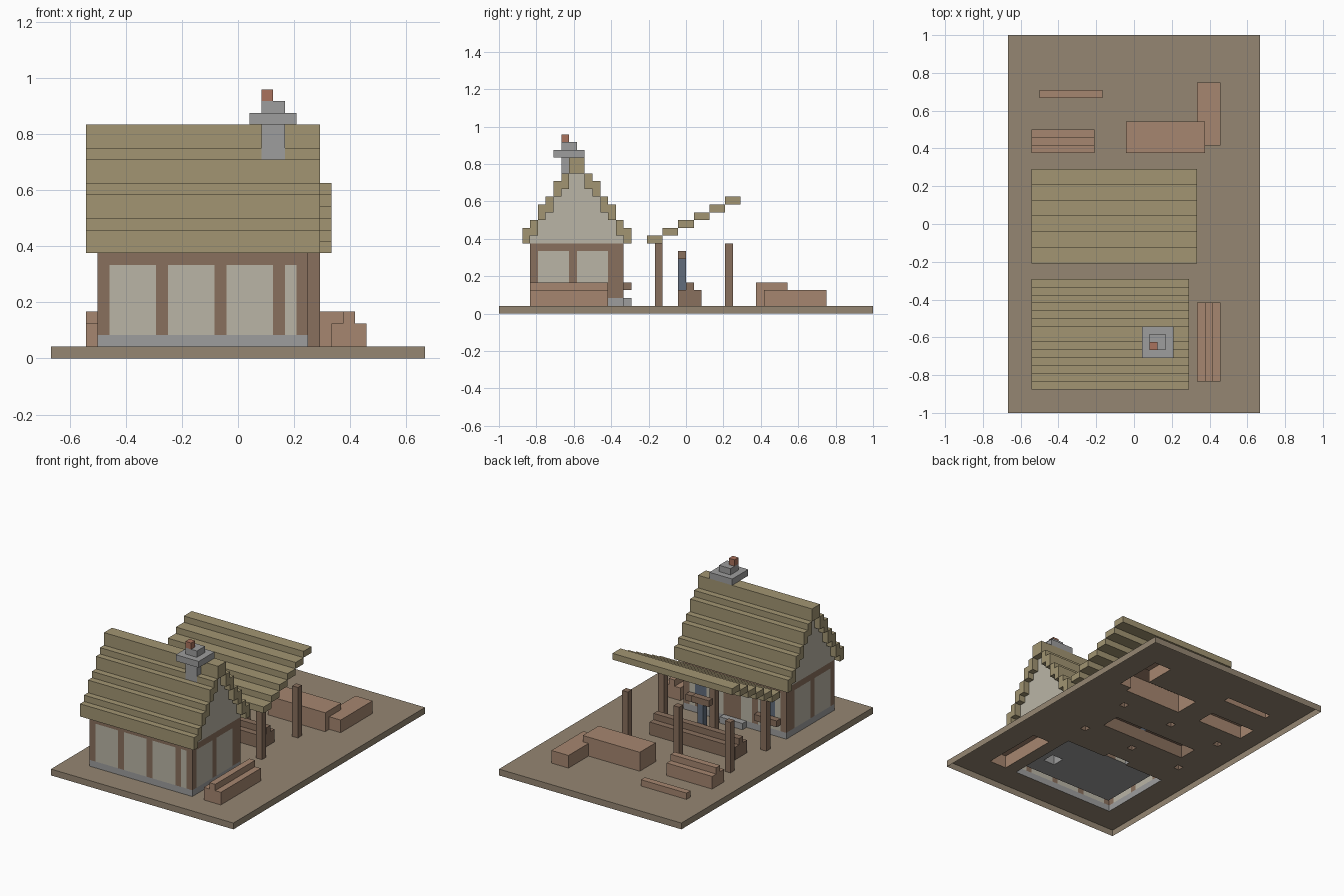
import bpy, bmesh, math
from mathutils import Vector

if "Cube" in bpy.data.objects:
    bpy.data.objects.remove(bpy.data.objects["Cube"])

U = 1 / 24          # one block
cells = {}          # block position -> part name


def box(part, x0, x1, y0, y1, z0, z1):
    """Fill a range of blocks with a part."""
    for x in range(x0, x1):
        for y in range(y0, y1):
            for z in range(z0, z1):
                cells[x, y, z] = part


def log_pile(part, x0, x1, y0, y1, along_x):
    """Three logs side by side with one resting on top."""
    box(part, x0, x1, y0, y1, 1, 3)
    if along_x:
        box(part, x0, x1, y0 + 1, y0 + 2, 3, 4)
    else:
        box(part, x0 + 1, x0 + 2, y0, y1, 3, 4)


# ground
box("ground", -16, 16, -24, 24, 0, 1)

# house: stone floor, hollow plaster walls, timber frame
X0, X1, Y0, Y1 = -12, 6, -20, -8
box("foundation", X0, X1, Y0, Y1, 1, 2)
for x in range(X0, X1):
    for y in range(Y0, Y1):
        if x in (X0, X1 - 1) or y in (Y0, Y1 - 1):
            on_x_wall = x in (X0, X1 - 1)
            on_y_wall = y in (Y0, Y1 - 1)
            post = (on_x_wall and on_y_wall) \
                or (on_y_wall and (x - X0) % 5 == 0) \
                or (on_x_wall and (y - Y0) % 5 == 0)
            box("timber_frame" if post else "plaster_walls", x, x + 1, y, y + 1, 2, 8)
            box("timber_frame", x, x + 1, y, y + 1, 8, 9)

# stepped thatched roof with gable walls below it
for i in range(7):
    top = int(11 + 1.5 * i)
    for y in (-21 + i, -8 - i):
        if i > 0:
            for x in (X0, X1 - 1):
                box("gable_walls", x, x + 1, y, y + 1, 9, top - 2)
        box("house_roof", -13, 7, y, y + 1, top - 2, top)

# chimney
box("chimney", 2, 4, -16, -14, 2, 20)
box("chimney", 1, 5, -17, -13, 20, 21)
box("chimney", 2, 4, -16, -14, 21, 22)
box("chimney_pot", 2, 3, -16, -15, 22, 23)

# back door, step, windows and sills
box("door", -4, -2, -9, -8, 1, 7)
box("door_step", -5, -1, -8, -7, 1, 2)
for x in (-10, 2):
    box("windows", x, x + 2, -9, -8, 4, 7)
    box("window_sills", x - 1, x + 3, -8, -7, 3, 4)

# open shelter: six posts and a stepped lean-to roof
for x in (-12, -3, 6):
    for y in (-4, 5):
        box("shelter_posts", x, x + 1, y, y + 1, 1, 9)
for i in range(6):
    box("shelter_roof", -13, 8, -5 + 2 * i, -3 + 2 * i, 9 + i, 10 + i)

# log under the shelter with an upright tool
log_pile("shelter_logs", -10, 5, -1, 2, True)
box("tool_blade", -3, -2, -1, 0, 3, 7)
box("tool_handle", -4, -1, -1, 0, 7, 8)

# yard timber
log_pile("side_logs", 8, 11, -20, -10, False)
log_pile("back_logs", -13, -5, 9, 12, True)
box("loose_pole", -12, -4, 16, 17, 1, 2)
box("low_stack", 8, 11, 10, 18, 1, 3)
box("tall_stack", -1, 9, 9, 13, 1, 4)

# colours
EARTH, WOOD, LOG = (.30, .24, .17), (.25, .16, .11), (.38, .24, .16)
PLASTER, STONE, THATCH = (.49, .46, .38), (.34, .34, .34), (.36, .30, .17)
COLOURS = {
    "ground": EARTH, "foundation": STONE, "plaster_walls": PLASTER,
    "gable_walls": PLASTER, "timber_frame": WOOD, "house_roof": THATCH,
    "chimney": STONE, "chimney_pot": (.40, .17, .11), "door": WOOD,
    "door_step": STONE, "windows": (.12, .15, .20), "window_sills": WOOD,
    "shelter_posts": WOOD, "shelter_roof": THATCH, "shelter_logs": WOOD,
    "tool_blade": (.12, .15, .20), "tool_handle": WOOD,
}
mats = {}


def material(rgb):
    if rgb not in mats:
        mats[rgb] = bpy.data.materials.new("colour_%d" % len(mats))
        mats[rgb].diffuse_color = (*rgb, 1)
    return mats[rgb]


# one mesh per part, keeping only block faces that touch air
for part in sorted(set(cells.values())):
    bm = bmesh.new()
    verts = {}
    for cell, name in cells.items():
        if name != part:
            continue
        for axis in range(3):
            for side in (-1, 1):
                near = list(cell)
                near[axis] += side
                if tuple(near) in cells or near[2] < 0:
                    continue
                a, b = (axis + 1) % 3, (axis + 2) % 3
                loop = [(0, 0), (1, 0), (1, 1), (0, 1)][::side]
                face = []
                for da, db in loop:
                    p = list(cell)
                    p[axis] += side > 0
                    p[a] += da
                    p[b] += db
                    key = tuple(p)
                    if key not in verts:
                        verts[key] = bm.verts.new(Vector(key) * U)
                    face.append(verts[key])
                bm.faces.new(face)
    bmesh.ops.dissolve_limit(bm, angle_limit=math.radians(1),
                             verts=bm.verts[:], edges=bm.edges[:])
    mesh = bpy.data.meshes.new(part)
    bm.to_mesh(mesh)
    bm.free()
    mesh.materials.append(material(COLOURS.get(part, LOG)))
    bpy.context.collection.objects.link(bpy.data.objects.new(part, mesh))

for m in bpy.data.materials:
    if m.users and not m.is_grease_pencil:
        m.use_nodes = True
        m.node_tree.nodes["Principled BSDF"].inputs["Base Color"].default_value = m.diffuse_color
